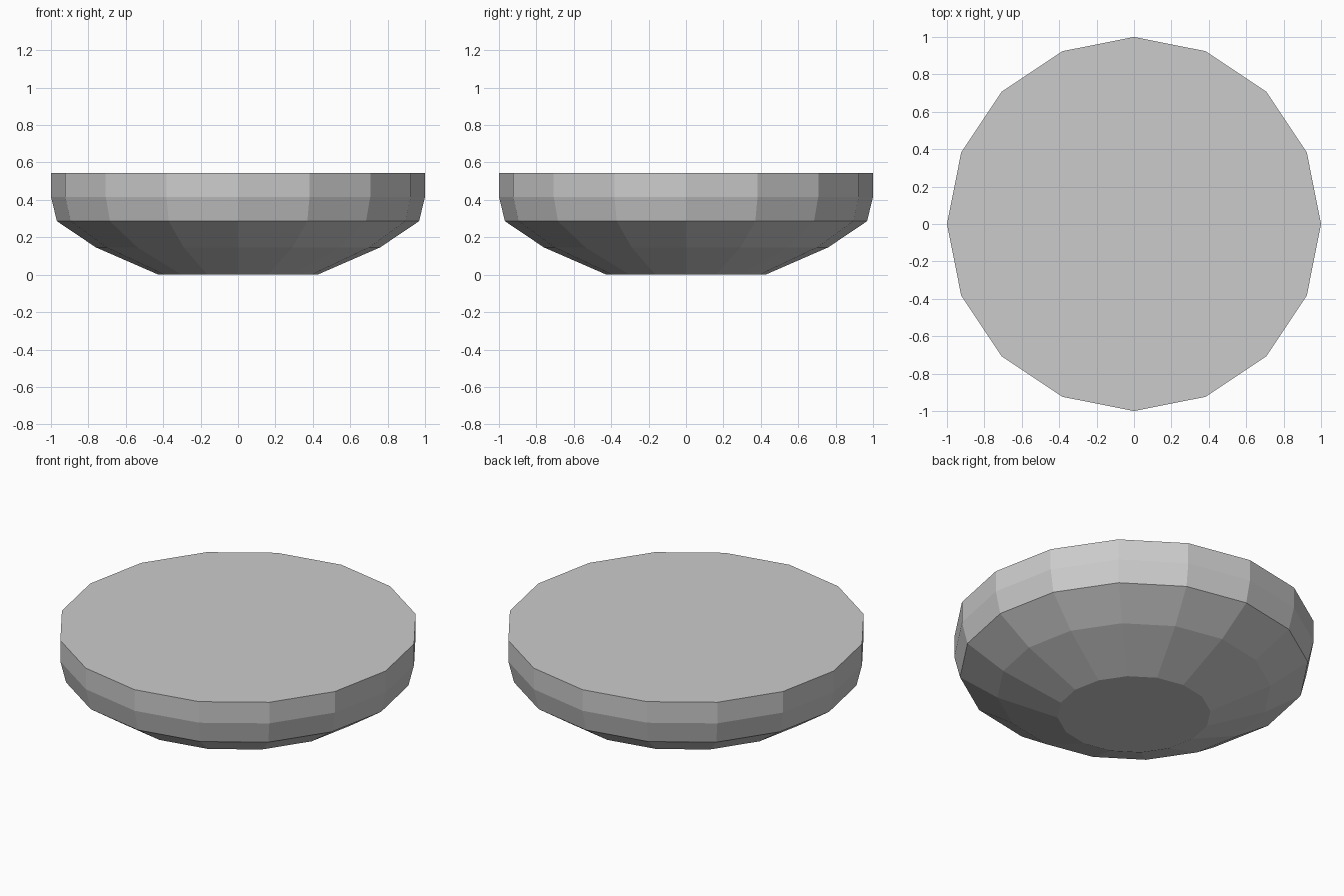
import bpy, bmesh
from math import cos, sin, tau

if "Cube" in bpy.data.objects:
    bpy.data.objects.remove(bpy.data.objects["Cube"])

SIDES = 16
# Bowl profile from base to rim: (radius, height)
PROFILE = [(0.425, 0.0), (0.76, 0.146), (0.968, 0.286), (1.0, 0.416), (1.0, 0.545)]

bm = bmesh.new()
rings = [[bm.verts.new((r * cos(tau * i / SIDES), r * sin(tau * i / SIDES), z))
          for i in range(SIDES)] for r, z in PROFILE]

# Faceted side walls
for low, high in zip(rings, rings[1:]):
    for i in range(SIDES):
        j = (i + 1) % SIDES
        bm.faces.new((low[i], low[j], high[j], high[i]))

# Flat base and flat top
bm.faces.new(rings[0][::-1])
bm.faces.new(rings[-1])

mesh = bpy.data.meshes.new("round_bowl_body")
bm.to_mesh(mesh)
bm.free()
bpy.context.collection.objects.link(bpy.data.objects.new("round_bowl_body", mesh))
